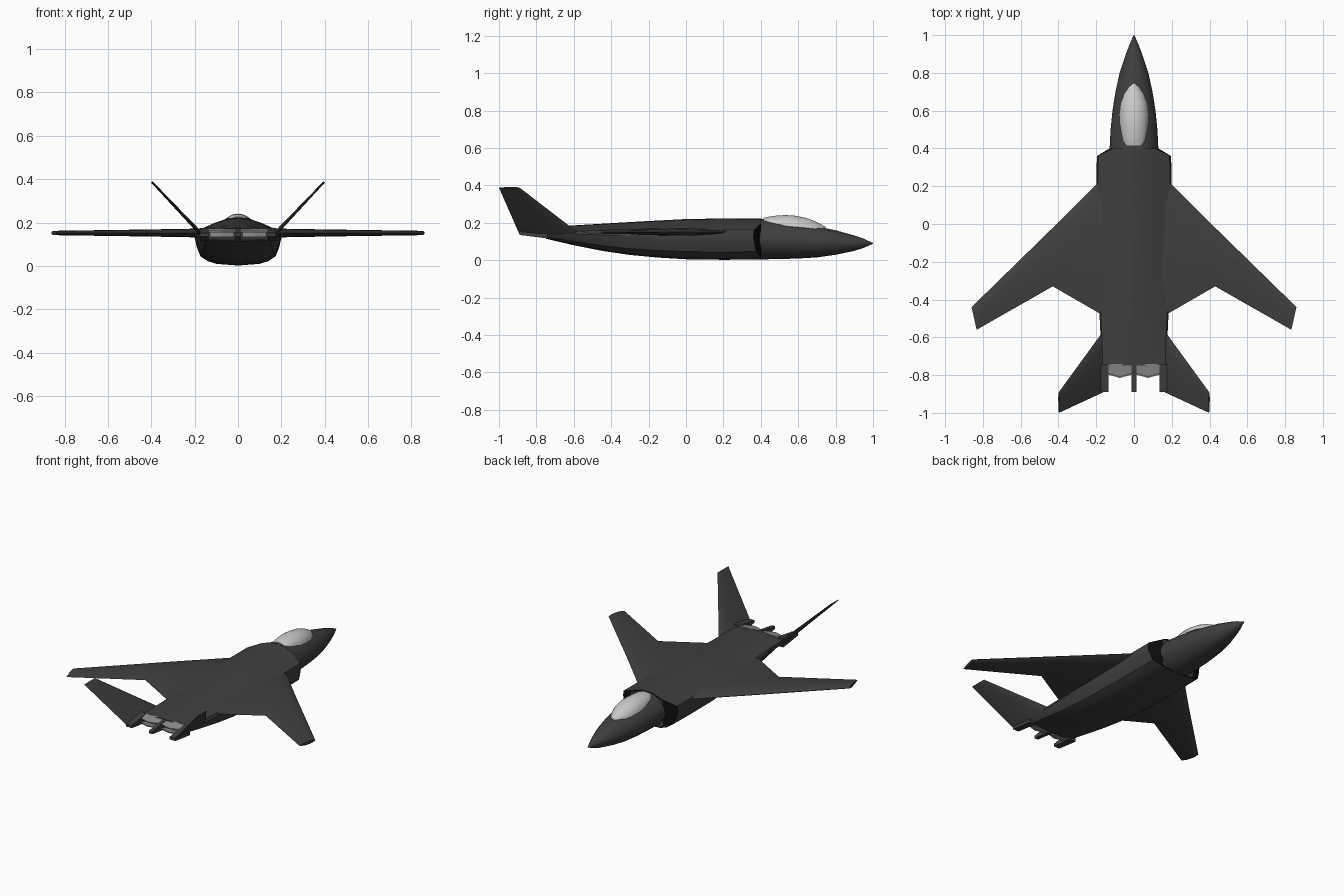
import bpy
import math
from mathutils import Vector

if "Cube" in bpy.data.objects:
    bpy.data.objects.remove(bpy.data.objects["Cube"])


def material(name, v):
    m = bpy.data.materials.new(name)
    m.diffuse_color = (v, v, v, 1)
    m.use_nodes = True
    m.node_tree.nodes["Principled BSDF"].inputs["Base Color"].default_value = m.diffuse_color
    return m


DARK = material("dark_skin", 0.05)
BLACK = material("black", 0.004)
GLASS = material("canopy_grey", 0.6)
METAL = material("nozzle_grey", 0.27)


def loft(name, rings, mat, angle=35, first_mat=None, mirror=False):
    """Skin closed rings of equal length and cap both ends."""
    n = len(rings[0])
    verts = [p for r in rings for p in r]
    faces = []
    for i in range(len(rings) - 1):
        for j in range(n):
            k = (j + 1) % n
            faces.append((i * n + j, i * n + k, (i + 1) * n + k, (i + 1) * n + j))
    faces += [tuple(range(n))[::-1], tuple(range(len(verts) - n, len(verts)))]
    me = bpy.data.meshes.new(name)
    me.from_pydata(verts, [], faces)
    me.materials.append(mat)
    if first_mat:
        me.materials.append(first_mat)
        for p in me.polygons[:n]:
            p.material_index = 1
    ob = bpy.data.objects.new(name, me)
    bpy.context.collection.objects.link(ob)
    bpy.ops.object.select_all(action='DESELECT')
    ob.select_set(True)
    bpy.context.view_layer.objects.active = ob
    bpy.ops.object.mode_set(mode='EDIT')
    bpy.ops.mesh.select_all(action='SELECT')
    bpy.ops.mesh.normals_make_consistent(inside=False)
    bpy.ops.object.mode_set(mode='OBJECT')
    bpy.ops.object.shade_smooth_by_angle(angle=math.radians(angle))
    if mirror:
        ob.modifiers.new("mirror", 'MIRROR')
    return ob


def section(shape, y, w, zb, zt):
    """Symmetric cross-section from a normalised half profile."""
    half = [(x * w, y, zb + f * (zt - zb)) for x, f in shape]
    return half + [(-x, yy, z) for x, yy, z in half[-2:0:-1]]


def foil(le, te, thick, up):
    """Thin symmetric aerofoil ring between two edge points."""
    le, te, up = Vector(le), Vector(te), Vector(up).normalized()
    top = [le.lerp(te, t) + up * thick * s / 2
           for t, s in ((0.04, .45), (0.25, 1), (0.65, .9))]
    bot = [le.lerp(te, t) - up * thick * s / 2
           for t, s in ((0.65, .9), (0.25, 1), (0.04, .45))]
    return [le] + top + [te] + bot


# Nose section
NOSE = [(0, 0), (.3, .02), (.58, .09), (.82, .22), (.96, .37), (1, .52),
        (.92, .69), (.68, .86), (.38, .96), (0, 1)]
loft("nose", [section(NOSE, *s) for s in (
    (1.0, .002, .088, .092), (.95, .024, .066, .115), (.9, .043, .05, .132),
    (.8, .076, .029, .16), (.7, .098, .015, .18), (.6, .114, .009, .197),
    (.5, .124, .006, .212), (.38, .13, .004, .224))], DARK)

# Main body; the slanted first strip is the dark intake face
BODY = [(0, 0), (.5, .035), (.7, .09), (.87, .19), (.95, .38), (1, .58),
        (.96, .72), (.56, .88), (.24, .98), (0, 1)]
lip = section(BODY, .36, .197, .004, .224)
lip = [(x, .40 - max(0, abs(x) - .13) * .6, z) for x, y, z in lip]
inner = [(max(-.115, min(.115, x)), .40, .115 + (z - .115) * .92) for x, y, z in lip]
loft("fuselage", [inner, lip] + [section(BODY, *s) for s in (
    (.2, .198, .002, .223), (0, .2, .005, .22), (-.15, .197, .014, .212),
    (-.3, .192, .028, .204), (-.45, .184, .05, .195), (-.6, .177, .08, .186),
    (-.75, .172, .115, .175))], DARK, 30, BLACK)

# Canopy bubble
DOME = [(0, 0), (.6, 0), (1, .05), (.93, .35), (.74, .65), (.42, .9), (.2, .975), (0, 1)]
loft("canopy", [section(DOME, *s) for s in (
    (.745, .006, .16, .179), (.725, .03, .16, .19), (.69, .052, .165, .208),
    (.64, .069, .17, .227), (.58, .076, .175, .238), (.53, .075, .18, .241),
    (.48, .068, .188, .238), (.44, .06, .198, .232), (.415, .045, .205, .226))], GLASS, 50)

# Cranked swept wings
Z = .152
loft("wings", [foil((.12, .285, Z), (.12, -.505, Z), .042, (0, 0, 1)),
               foil((.2, .21, Z), (.2, -.463, Z), .04, (0, 0, 1)),
               foil((.43, -.02, Z), (.43, -.33, Z), .032, (0, 0, 1)),
               foil((.86, -.44, Z), (.833, -.56, Z), .02, (0, 0, 1))],
     DARK, 30, mirror=True)

# Canted tail fins
loft("tail_fins", [foil((.165, -.57, .142), (.165, -.892, .142), .018, (-1, 0, 1)),
                   foil((.398, -.89, .388), (.398, -1.0, .388), .009, (-1, 0, 1))],
     DARK, 30, mirror=True)


# Tail booms and centre beam
def beam(name, x0, x1, mirror):
    ends = ((-.74, .116, .174), (-.89, .135, .152))
    loft(name, [[(x0, y, a), (x1, y, a), (x1, y, b), (x0, y, b)] for y, a, b in ends],
         DARK, mirror=mirror)


beam("tail_booms", .135, .176, True)
beam("centre_beam", -.012, .012, False)

# Flat nozzles: chevron flaps above and below a back wall
for name, z0, z1, cut in (("nozzle_upper_flaps", .17, .158, -.81),
                          ("nozzle_lower_flaps", .122, .134, -.815),
                          ("nozzle_back_walls", .146, .146, -.765)):
    t = .021 if "wall" in name else .003
    chev = ((.012, cut + .018), (.075, cut), (.136, cut + .018))
    loft(name, [[(x, -.74, z0 - t), (x, y, z1 - t), (x, y, z1 + t), (x, -.74, z0 + t)]
                for x, y in chev], METAL, 20, mirror=True)
